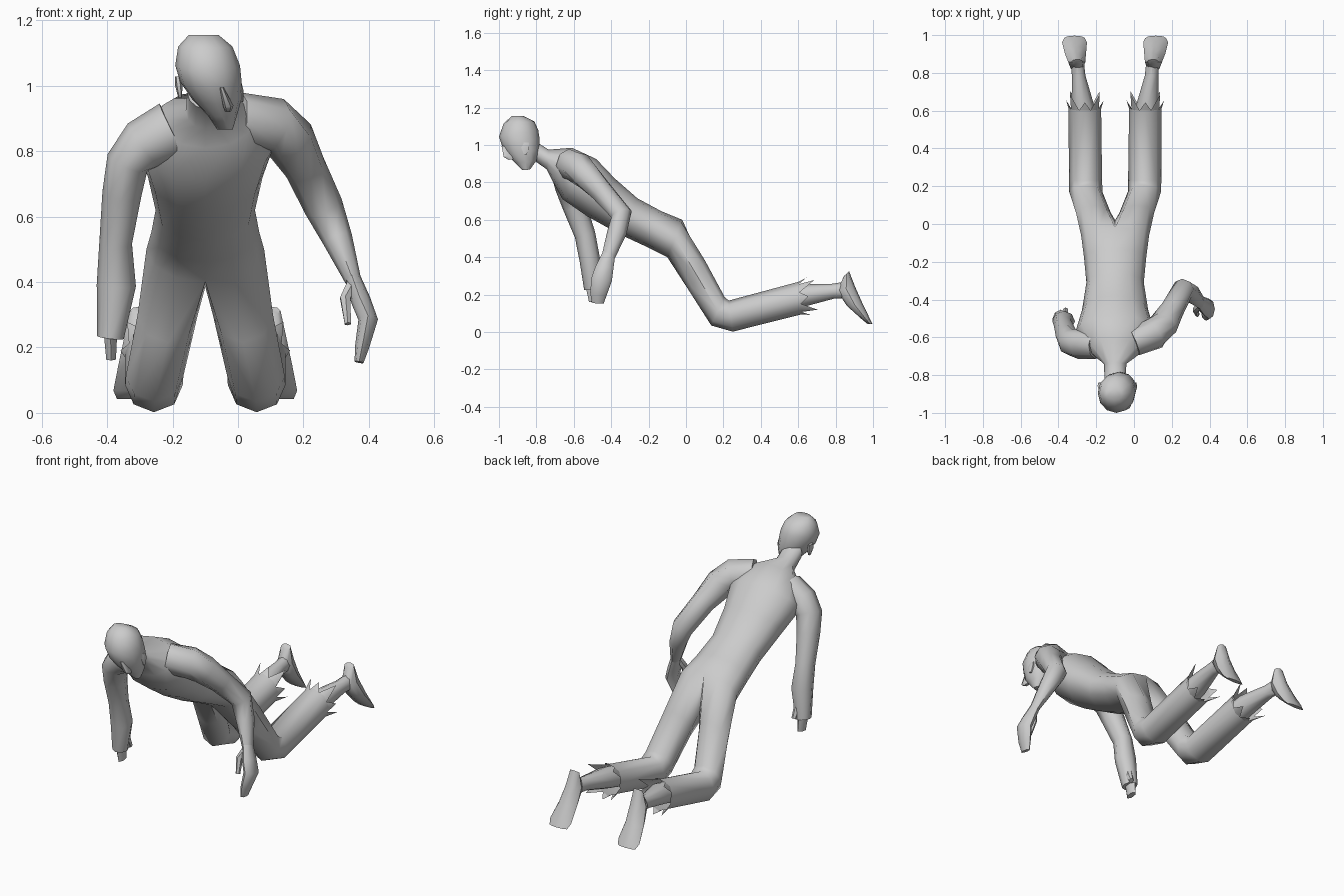
import bpy, bmesh, math
from mathutils import Vector as V

MID = -0.10  # x of the body's centre plane


def finish(name, bm, angle=50):
    bmesh.ops.recalc_face_normals(bm, faces=bm.faces)
    me = bpy.data.meshes.new(name)
    bm.to_mesh(me)
    bm.free()
    ob = bpy.data.objects.new(name, me)
    bpy.context.collection.objects.link(ob)
    bpy.ops.object.select_all(action='DESELECT')
    ob.select_set(True)
    bpy.context.view_layer.objects.active = ob
    bpy.ops.object.shade_smooth_by_angle(angle=math.radians(angle))
    return ob


def ring(bm, c, u, v, angles):
    return [bm.verts.new(c + u * math.cos(math.radians(t)) + v * math.sin(math.radians(t)))
            for t in angles]


def row_ring(bm, row, angles):
    """Section given as x centre, half width, front (y,z), back (y,z)."""
    x, a, f, b = row
    f, b = V((x, *f)), V((x, *b))
    return ring(bm, (f + b) / 2, V((a, 0, 0)), (f - b) / 2, angles)


def bridge(bm, r0, r1):
    n = len(r0)
    for i in range(n):
        j = (i + 1) % n
        bm.faces.new((r0[i], r0[j], r1[j], r1[i]))


def skin(bm, rings, caps=True):
    for r0, r1 in zip(rings, rings[1:]):
        bridge(bm, r0, r1)
    if caps:
        bm.faces.new(rings[0])
        bm.faces.new(rings[-1])


def steps(n):
    return [360 * i / n for i in range(n)]


def sections(name, rows, n=8):
    bm = bmesh.new()
    skin(bm, [row_ring(bm, r, steps(n)) for r in rows])
    return finish(name, bm)


def tube(name, rows, n=8):
    """Loft along a path of x, y, z, depth radius, width radius."""
    bm = bmesh.new()
    pts = [V(r[:3]) for r in rows]
    rings = []
    for i, r in enumerate(rows):
        t = (pts[min(i + 1, len(pts) - 1)] - pts[max(i - 1, 0)]).normalized()
        u = V((0, 1, 0)) - t * t.y
        u.normalize()
        rings.append(ring(bm, pts[i], u * r[3], t.cross(u) * r[4], steps(n)))
    skin(bm, rings)
    return finish(name, bm)


# Neck, torso and trouser legs as one skin, splitting at the crotch
bm = bmesh.new()
torso = [
    (MID, .055, (-.83, .93), (-.82, 1.03)),
    (MID, .060, (-.745, .87), (-.735, .975)),
    (MID, .150, (-.715, .81), (-.61, .985)),
    (MID, .210, (-.66, .71), (-.48, .925)),
    (MID, .175, (-.53, .62), (-.38, .82)),
    (MID, .152, (-.36, .525), (-.26, .715)),
    (MID, .165, (-.22, .46), (-.13, .645)),
    (MID, .180, (-.10, .40), (-.02, .60)),
]
rings = [row_ring(bm, r, steps(12)) for r in torso]
skin(bm, rings, caps=False)
bm.faces.new(rings[0])
crotch = bm.verts.new((MID, .02, .385))
hems = {}
for s in (1, -1):
    order = (3, 2, 1, 0, 11, 10, 9) if s > 0 else (3, 4, 5, 6, 7, 8, 9)
    prev = [rings[-1][k] for k in order] + [crotch]
    angles = [135 - 45 * i for i in range(8)]
    for off, a, f, b in [(.115, .092, (.02, .215), (.10, .385)),
                         (.155, .088, (.135, .035), (.205, .19)),
                         (.157, .088, (.25, .002), (.228, .168)),
                         (.160, .086, (.62, .095), (.60, .268))]:
        cur = row_ring(bm, (MID + s * off, s * a, f, b), angles)
        bridge(bm, prev, cur)
        prev = cur
    hems[s] = [v.co.copy() for v in prev]
finish("body_and_trousers", bm)

for s, side in ((1, "right"), (-1, "left")):
    # Torn trouser hem
    bm = bmesh.new()
    hem = hems[s]
    centre = sum(hem, V()) / 8
    for i, p in enumerate(hem):
        reach = .085 if i % 2 == 0 else .045
        tip = p + V((0, reach, reach * .2)) + (p - centre).normalized() * reach * .3
        m0, m1 = (p + hem[i - 1]) / 2, (p + hem[(i + 1) % 8]) / 2
        a, b, c, d = [bm.verts.new(q) for q in (m0, p, m1, tip)]
        bm.faces.new((a, b, d))
        bm.faces.new((b, c, d))
    finish(side + "_torn_hem", bm)
    # Bare shin
    sections(side + "_shin", [
        (MID + s * .165, .07, (.45, .085), (.44, .215)),
        (MID + s * .170, .06, (.63, .135), (.62, .255)),
        (MID + s * .193, .036, (.79, .178), (.78, .258)),
        (MID + s * .200, .034, (.87, .18), (.86, .27))])
    # Foot, heel to toe
    sections(side + "_foot", [
        (MID + s * .200, .030, (.845, .300), (.872, .325)),
        (MID + s * .203, .045, (.808, .220), (.905, .240)),
        (MID + s * .210, .056, (.860, .140), (.945, .150)),
        (MID + s * .215, .066, (.940, .068), (.985, .068)),
        (MID + s * .215, .055, (.972, .042), (.997, .042))])

# Head tilted to one side
sections("head", [
    (-.040, .024, (-.875, .866), (-.835, .868)),
    (-.048, .045, (-.915, .905), (-.800, .915)),
    (-.065, .076, (-.955, .945), (-.785, .975)),
    (-.083, .094, (-.982, .990), (-.783, 1.035)),
    (-.093, .099, (-1.0, 1.045), (-.790, 1.080)),
    (-.100, .083, (-.975, 1.115), (-.810, 1.125)),
    (-.105, .045, (-.930, 1.156), (-.870, 1.156))], 12)
sections("nose", [
    (-.050, .006, (-.988, .995), (-.960, .995)),
    (-.030, .016, (-.978, .935), (-.930, .945)),
    (-.030, .010, (-.950, .920), (-.920, .925))], 6)
for name, x, z in (("left_ear", -.181, 1.0), ("right_ear", .006, .985)):
    sections(name, [
        (x + .004, .006, (-.868, z - .035), (-.850, z - .035)),
        (x, .011, (-.885, z), (-.835, z)),
        (x - .004, .008, (-.875, z + .028), (-.838, z + .028))], 6)

# Arms
tube("right_arm", [
    (.00, -.625, .895, .075, .085),
    (.11, -.580, .880, .085, .085),
    (.158, -.530, .835, .075, .080),
    (.205, -.450, .750, .062, .064),
    (.262, -.345, .630, .058, .060),
    (.305, -.370, .530, .052, .046),
    (.352, -.415, .405, .036, .025)])
tube("left_arm", [
    (-.20, -.640, .865, .075, .090),
    (-.29, -.635, .820, .080, .080),
    (-.338, -.625, .765, .072, .066),
    (-.355, -.595, .670, .064, .060),
    (-.374, -.540, .520, .056, .050),
    (-.372, -.515, .390, .055, .060),
    (-.390, -.500, .230, .045, .041)])

# Hands
tube("right_hand", [
    (.350, -.413, .415, .035, .024),
    (.375, -.435, .345, .048, .030),
    (.398, -.450, .285, .055, .030),
    (.380, -.468, .205, .045, .022),
    (.370, -.472, .155, .032, .014)])
tube("right_thumb", [
    (.350, -.430, .395, .020, .020),
    (.328, -.455, .350, .020, .018),
    (.336, -.480, .272, .014, .011)], 6)
tube("left_fingers", [
    (-.390, -.497, .250, .040, .024),
    (-.388, -.485, .165, .034, .017)], 6)
tube("left_thumb", [
    (-.365, -.480, .290, .022, .018),
    (-.362, -.455, .235, .014, .014)], 6)
